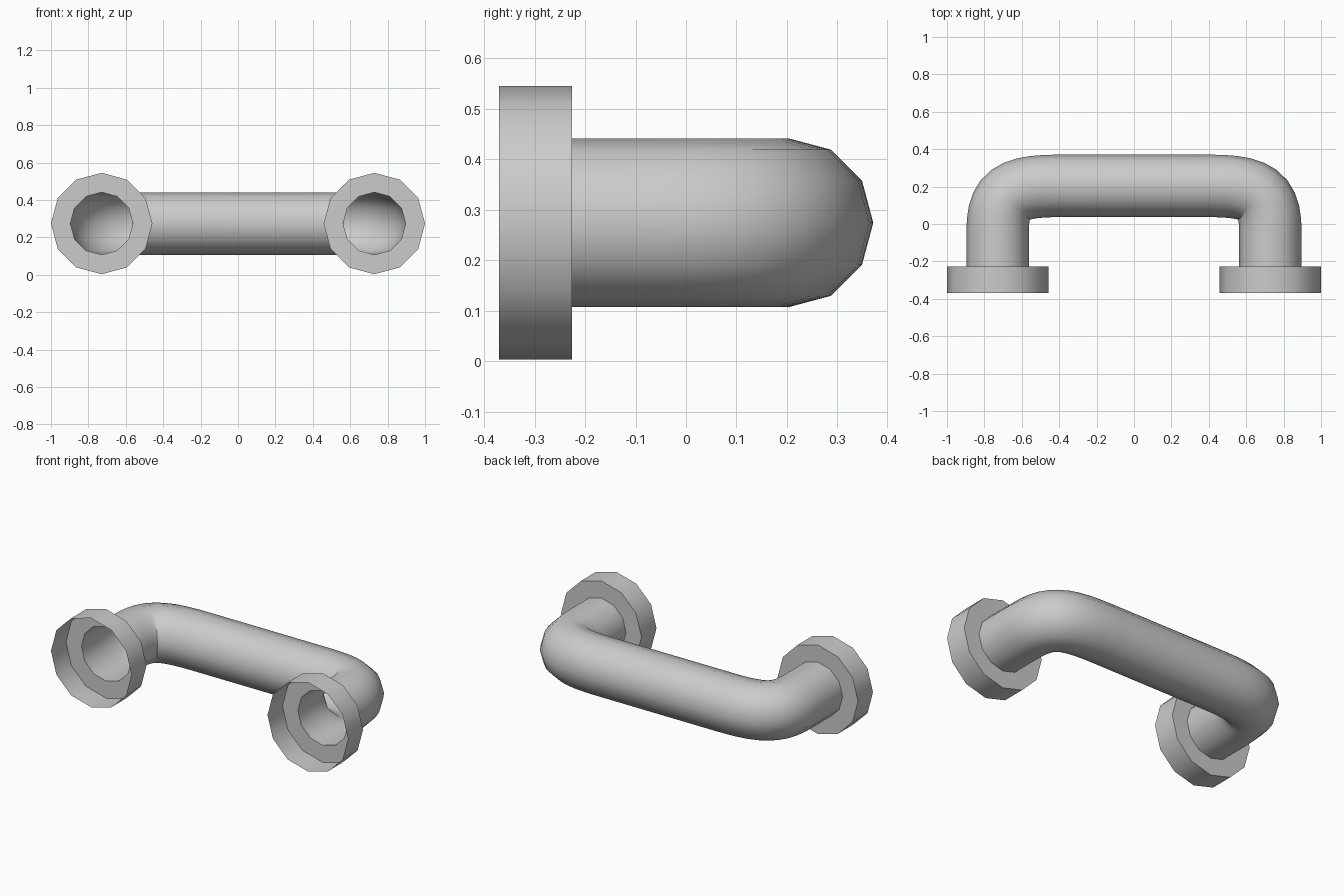
import bpy, bmesh, math
from mathutils import Vector

if "Cube" in bpy.data.objects:
    bpy.data.objects.remove(bpy.data.objects["Cube"])

SIDES = 12
CX, CZ = 0.729, 0.274          # leg axis
BAR_Y = 0.204                  # bar axis
R_TUBE, R_FLANGE = 0.167, 0.271
Y_FRONT, Y_BACK = -0.37, -0.226


def skin_rings(name, rings):
    """Join (centre, sideways direction, radius) rings into an open smooth skin."""
    bm = bmesh.new()
    loops = []
    for c, n, r in rings:
        loops.append([bm.verts.new(c + r * (math.cos(a) * n + math.sin(a) * Vector((0, 0, 1))))
                      for a in (2 * math.pi * k / SIDES for k in range(SIDES))])
    for a, b in zip(loops, loops[1:]):
        for k in range(SIDES):
            j = (k + 1) % SIDES
            bm.faces.new((a[k], a[j], b[j], b[k]))
    me = bpy.data.meshes.new(name)
    bm.to_mesh(me)
    bm.free()
    ob = bpy.data.objects.new(name, me)
    bpy.context.collection.objects.link(ob)
    bpy.context.view_layer.objects.active = ob
    ob.select_set(True)
    bpy.ops.object.shade_smooth_by_angle(angle=math.radians(40))
    ob.select_set(False)
    return ob


# Right half of the handle: straight leg, then a soft corner into the bar
start, end = Vector((CX, -0.04, CZ)), Vector((0.40, BAR_Y, CZ))
corner = Vector((CX, BAR_Y, CZ))
h1, h2 = start.lerp(corner, 0.8), end.lerp(corner, 0.8)
half = [(Vector((CX, Y_BACK, CZ)), Vector((1, 0, 0)), R_TUBE)]
STEPS = 10
for i in range(STEPS + 1):
    t = i / STEPS
    s = 1 - t
    p = s**3 * start + 3 * s * s * t * h1 + 3 * s * t * t * h2 + t**3 * end
    d = (s * s * (h1 - start) + 2 * s * t * (h2 - h1) + t * t * (end - h2)).normalized()
    half.append((p, Vector((d.y, -d.x, 0)), R_TUBE))

# Mirror the half for the left side
other = [(Vector((-c.x, c.y, c.z)), Vector((-n.x, n.y, 0)), r) for c, n, r in reversed(half)]
skin_rings("handle_tube", half + other)

# Open-fronted flange cups with a ring-shaped back
for name, x in (("right_flange", CX), ("left_flange", -CX)):
    side = Vector((1, 0, 0))
    skin_rings(name, [(Vector((x, Y_FRONT, CZ)), side, R_FLANGE),
                      (Vector((x, Y_BACK, CZ)), side, R_FLANGE),
                      (Vector((x, Y_BACK, CZ)), side, R_TUBE)])
